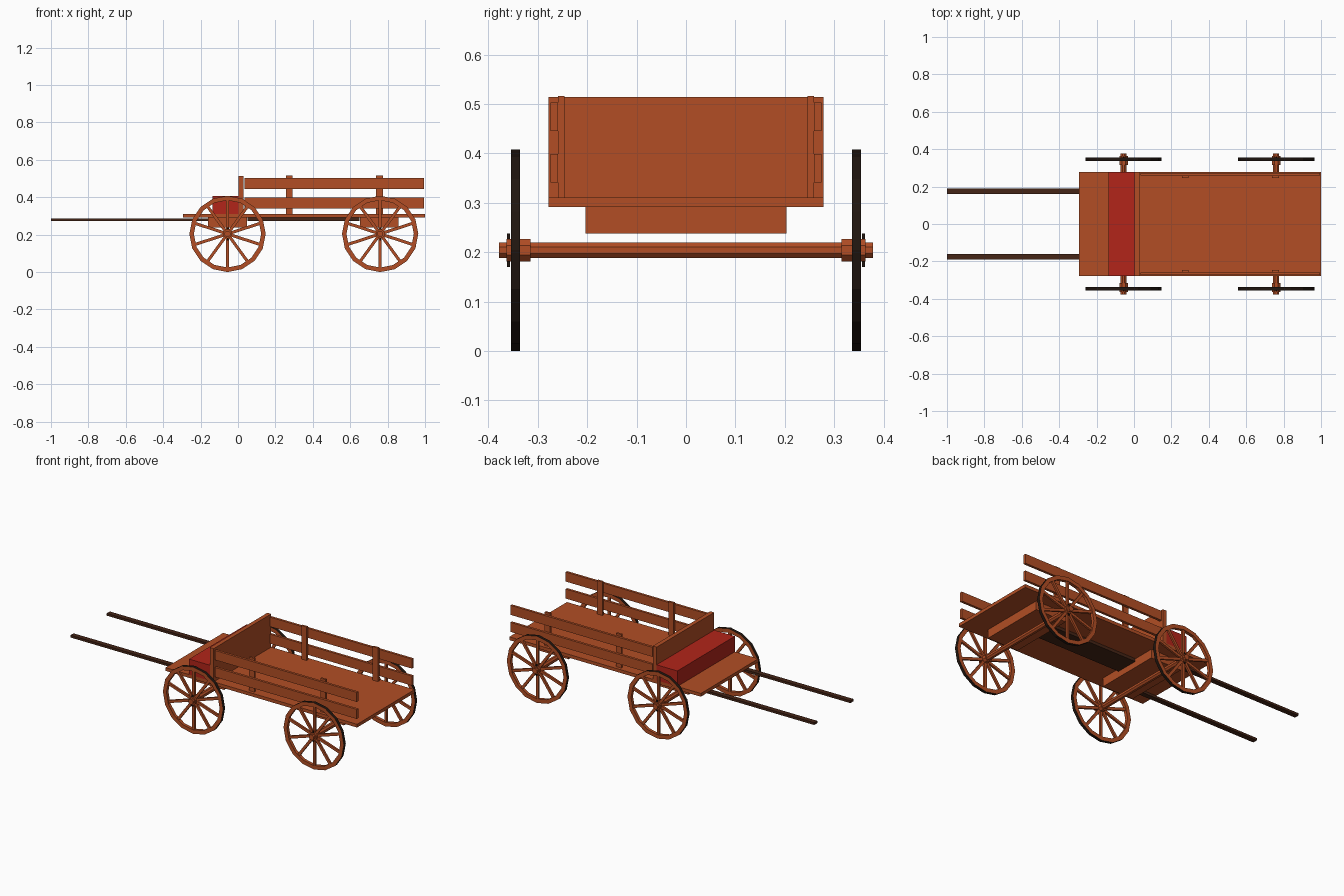
import bpy, bmesh
from math import sin, cos, pi, radians
from mathutils import Matrix, Vector

if "Cube" in bpy.data.objects:
    bpy.data.objects.remove(bpy.data.objects["Cube"])


def mat(name, col):
    m = bpy.data.materials.new(name)
    m.diffuse_color = (*col, 1)
    m.use_nodes = True
    m.node_tree.nodes["Principled BSDF"].inputs["Base Color"].default_value = m.diffuse_color
    return m


WOOD = mat("wood", (0.445, 0.076, 0.018))
RED = mat("red_paint", (0.445, 0.018, 0.010))
DARK = mat("dark_wood", (0.06, 0.018, 0.008))
IRON = mat("iron", (0.015, 0.008, 0.005))


def finish(name, bm, *mats):
    bmesh.ops.recalc_face_normals(bm, faces=bm.faces)
    me = bpy.data.meshes.new(name)
    bm.to_mesh(me)
    bm.free()
    for m in mats:
        me.materials.append(m)
    ob = bpy.data.objects.new(name, me)
    bpy.context.collection.objects.link(ob)
    return ob


def add_box(bm, x0, x1, y0, y1, z0, z1, rot=Matrix()):
    c = Vector(((x0 + x1) / 2, (y0 + y1) / 2, (z0 + z1) / 2))
    size = Matrix.Diagonal((x1 - x0, y1 - y0, z1 - z0, 1))
    bmesh.ops.create_cube(bm, size=1, matrix=rot @ Matrix.Translation(c) @ size)


def box(name, m, *dims):
    bm = bmesh.new()
    add_box(bm, *dims)
    return finish(name, bm, m)


def add_rod(bm, r, y0, y1, n=8):
    # prism along y with flat top
    mx = (Matrix.Translation((0, (y0 + y1) / 2, 0)) @ Matrix.Rotation(pi / 2, 4, 'X')
          @ Matrix.Rotation(pi / n, 4, 'Z'))
    bmesh.ops.create_cone(bm, cap_ends=True, segments=n, radius1=r, radius2=r,
                          depth=y1 - y0, matrix=mx)


# Wagon bed
box("deck", WOOD, -0.295, 1.0, -0.278, 0.278, 0.291, 0.311)
box("front_board", WOOD, 0.004, 0.03, -0.278, 0.278, 0.311, 0.514)
box("seat", RED, -0.136, 0.004, -0.278, 0.278, 0.311, 0.406)
box("reach_beam", DARK, 0.05, 0.65, -0.07, 0.07, 0.273, 0.291)
for tag, x in (("front", -0.056), ("rear", 0.755)):
    box(tag + "_bolster", WOOD, x - 0.104, x + 0.104, -0.203, 0.203, 0.238, 0.291)

# Side rails, posts and draft shafts
for tag, s in (("left", 1), ("right", -1)):
    def side(a, b):
        return sorted((s * a, s * b))
    for lvl, z in (("lower", 0.341), ("upper", 0.445)):
        box(f"{tag}_{lvl}_rail", WOOD, 0.035, 0.995, *side(0.259, 0.274), z, z + 0.058)
    for i, x in enumerate((0.274, 0.756)):
        box(f"{tag}_post_{i + 1}", WOOD, x - 0.018, x + 0.018, *side(0.246, 0.259), 0.311, 0.516)
    box(tag + "_shaft", DARK, -1.0, -0.16, *side(0.16, 0.19), 0.273, 0.287)


def wheel(name, loc):
    # sixteen-sided rim with an iron tread
    bm = bmesh.new()
    n, R, r, h = 16, 0.204, 0.180, 0.0095
    rings = []
    for rad, y in ((R, -h), (R, h), (r, h), (r, -h)):
        rings.append([bm.verts.new((rad * cos(2 * pi * i / n), y, rad * sin(2 * pi * i / n)))
                      for i in range(n)])
    for k in range(4):
        a, b = rings[k], rings[(k + 1) % 4]
        for i in range(n):
            j = (i + 1) % n
            f = bm.faces.new((a[i], a[j], b[j], b[i]))
            f.material_index = 1 if k == 0 else 0
    # ten spokes
    for i in range(10):
        rot = Matrix.Rotation(radians(18 + 36 * i), 4, 'Y')
        add_box(bm, 0.01, 0.184, -0.006, 0.006, -0.008, 0.008, rot)
    ob = finish(name, bm, WOOD, IRON)
    ob.location = loc


# Axles, hubs, linchpins and wheels
for tag, x in (("front", -0.056), ("rear", 0.76)):
    bm = bmesh.new()
    add_rod(bm, 0.017, -0.378, 0.378)
    finish(tag + "_axle", bm, WOOD).location = (x, 0, 0.204)
    for stag, s in (("left", 1), ("right", -1)):
        bm = bmesh.new()
        add_rod(bm, 0.0245, *sorted((s * 0.315, s * 0.363)))
        finish(f"{tag}_{stag}_hub", bm, WOOD).location = (x, 0, 0.204)
        box(f"{tag}_{stag}_linchpin", IRON, x - 0.004, x + 0.004,
            *sorted((s * 0.356, s * 0.362)), 0.17, 0.238)
        wheel(f"{tag}_{stag}_wheel", (x, s * 0.345, 0.204))
